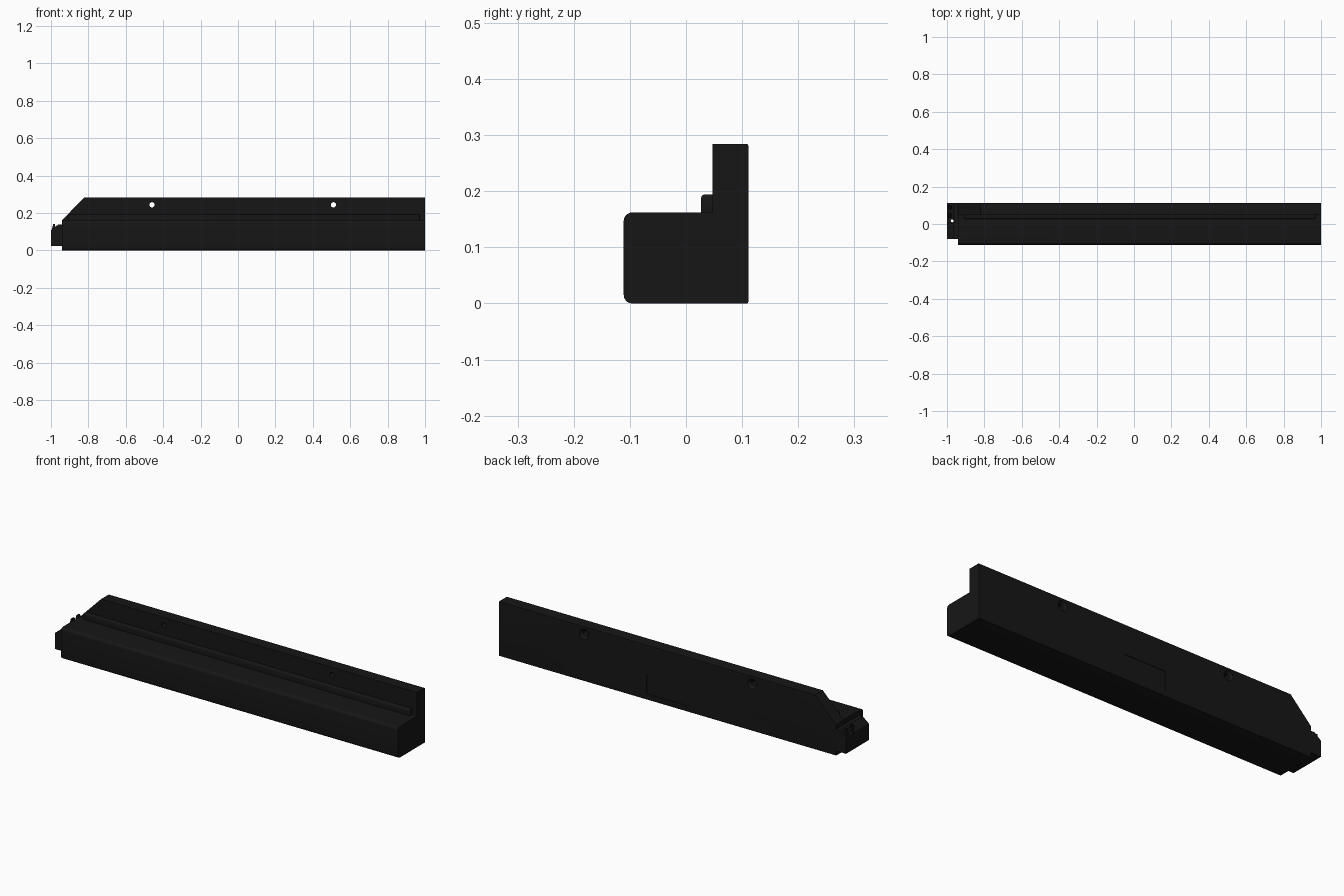
import bpy, bmesh, math
from mathutils import Vector

if "Cube" in bpy.data.objects:
    bpy.data.objects.remove(bpy.data.objects["Cube"])

black = bpy.data.materials.new("black_plastic")
black.diffuse_color = (0.008, 0.008, 0.008, 1)
black.use_nodes = True
black.node_tree.nodes["Principled BSDF"].inputs["Base Color"].default_value = black.diffuse_color


def prism(name, pts, start, end, axis):
    """Extrude a profile along x (points are y,z) or along y (points are x,z)."""
    bm = bmesh.new()
    place = (lambda p, t: (t, p[0], p[1])) if axis == "x" else (lambda p, t: (p[0], t, p[1]))
    face = bm.faces.new([bm.verts.new(place(p, start)) for p in pts])
    step = Vector((end - start, 0, 0)) if axis == "x" else Vector((0, end - start, 0))
    ext = bmesh.ops.extrude_face_region(bm, geom=[face])
    bmesh.ops.translate(bm, vec=step, verts=[g for g in ext["geom"] if isinstance(g, bmesh.types.BMVert)])
    bmesh.ops.recalc_face_normals(bm, faces=bm.faces)
    mesh = bpy.data.meshes.new(name)
    bm.to_mesh(mesh)
    bm.free()
    ob = bpy.data.objects.new(name, mesh)
    bpy.context.collection.objects.link(ob)
    mesh.materials.append(black)
    return ob


def box(name, x0, x1, y0, y1, z0, z1):
    return prism(name, [(y0, z0), (y1, z0), (y1, z1), (y0, z1)], x0, x1, "x")


def cone(loc, r1, r2, depth, rot=(0, 0, 0)):
    bpy.ops.mesh.primitive_cone_add(vertices=32, radius1=r1, radius2=r2, depth=depth,
                                    location=loc, rotation=rot)
    return bpy.context.object


def apply(ob, mod):
    bpy.context.view_layer.objects.active = ob
    bpy.ops.object.modifier_apply(modifier=mod.name)


def cut(ob, cutter):
    cutter.hide_render = True
    mod = ob.modifiers.new("cut", "BOOLEAN")
    mod.operation, mod.solver, mod.object = "DIFFERENCE", "EXACT", cutter
    apply(ob, mod)
    bpy.data.objects.remove(cutter)


def bevel(ob, width, segments=3):
    mod = ob.modifiers.new("bevel", "BEVEL")
    mod.width, mod.segments = width, segments
    apply(ob, mod)


def corner(y, z, r, a0):
    """Quarter-round profile points around a fillet centre."""
    return [(y + r * math.cos(math.radians(a0 + 15 * i)),
             z + r * math.sin(math.radians(a0 + 15 * i))) for i in range(7)]


# L-shaped housing with rounded edges, mitred at the connector end
R, r = 0.015, 0.003
profile = (corner(-0.111 + R, R, R, 180) + corner(0.111 - r, r, r, -90)
           + corner(0.111 - r, 0.284 - r, r, 0) + [(0.047, 0.284), (0.047, 0.162)]
           + corner(-0.111 + R, 0.162 - R, R, 90))
body = prism("housing", profile, -0.942, 1.0, "x")
cut(body, prism("mitre", [(-0.98, 0.122), (-0.80, 0.306), (-0.98, 0.306)], 0.0, 0.2, "y"))

# screw holes, countersunk from the back
for x in (-0.46, 0.51):
    cut(body, cone((x, 0.08, 0.244), 0.014, 0.014, 0.2, (math.pi / 2, 0, 0)))
    cut(body, cone((x, 0.105, 0.244), 0.03, 0.012, 0.02, (math.pi / 2, 0, 0)))

# shallow label recess on the back
cut(body, box("recess", -0.09, 0.15, 0.108, 0.13, 0.03, 0.13))

# rail running along the foot of the upright wall
rail = box("rail", -0.91, 0.97, 0.027, 0.055, 0.150, 0.194)
bevel(rail, 0.006)

# connector block with sloping top and a pin hole
conn = prism("connector", [(-1.0, 0.025), (-0.935, 0.025), (-0.935, 0.138), (-0.962, 0.138), (-1.0, 0.108)],
             -0.08, 0.111, "y")
cut(conn, cone((-0.972, 0.017, 0.08), 0.008, 0.008, 0.3))

# latch tabs on the connector
tabs = []
for y in (0.045, 0.09):
    tabs.append(prism("latch_tab", [(-0.998, 0.10), (-0.975, 0.12), (-0.980, 0.142), (-0.988, 0.142)],
                      y - 0.01, y + 0.01, "y"))

# smooth the fillets, keep hard edges
bpy.ops.object.select_all(action="DESELECT")
for ob in (body, rail, conn, *tabs):
    ob.select_set(True)
bpy.context.view_layer.objects.active = body
bpy.ops.object.shade_smooth_by_angle(angle=math.radians(30))
